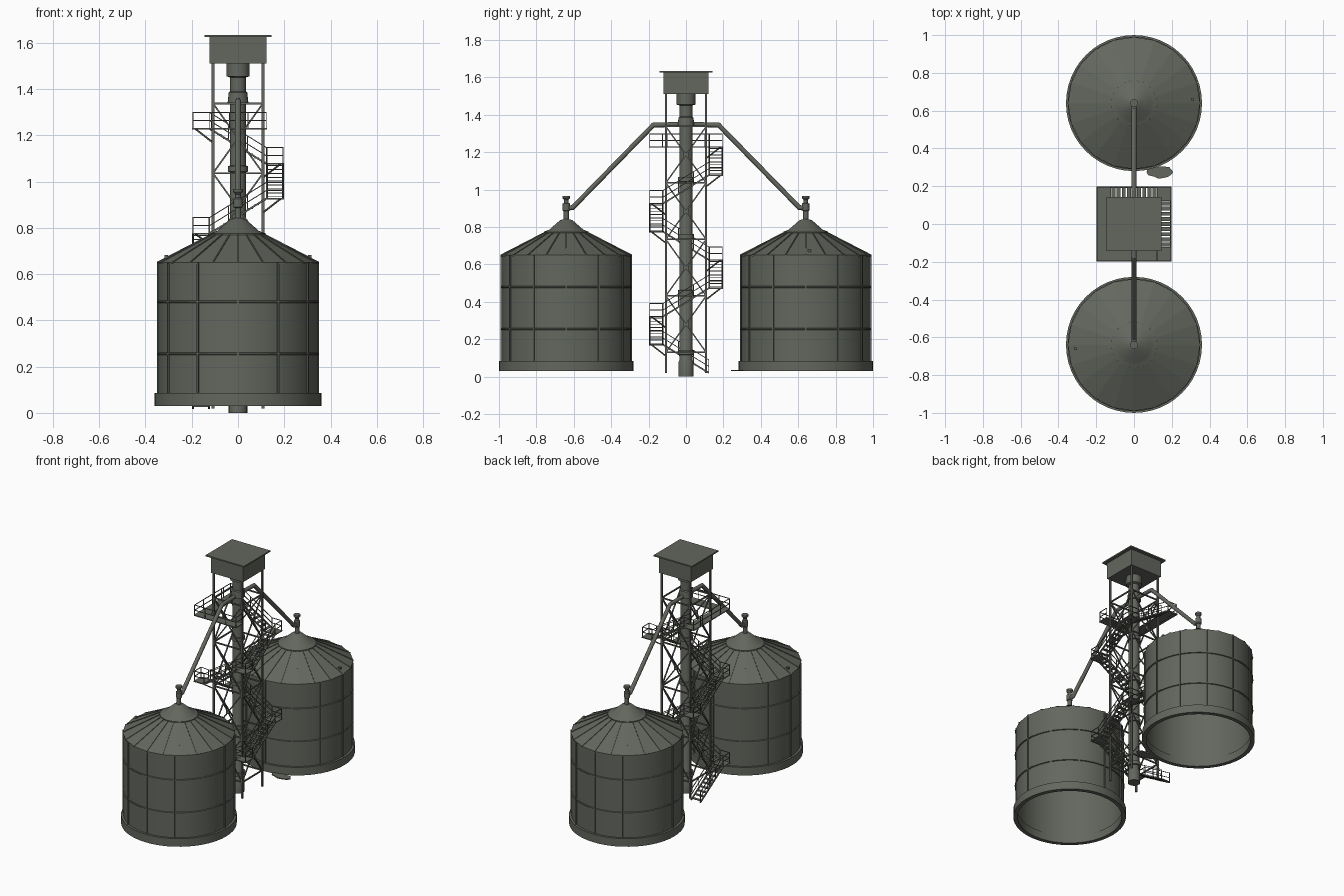
import bpy, bmesh, random
from math import sin, cos, pi, radians
from mathutils import Matrix, Vector

cube = bpy.data.objects.get("Cube")
if cube:
    bpy.data.objects.remove(cube, do_unlink=True)

steel = bpy.data.materials.new("grey_green_steel")
steel.use_nodes = True
colour = (0.125, 0.135, 0.112, 1)
steel.diffuse_color = colour
steel.node_tree.nodes["Principled BSDF"].inputs["Base Color"].default_value = colour


def finish(name, bm, smooth=False):
    mesh = bpy.data.meshes.new(name)
    bm.to_mesh(mesh)
    bm.free()
    mesh.materials.append(steel)
    ob = bpy.data.objects.new(name, mesh)
    bpy.context.collection.objects.link(ob)
    if smooth:
        bpy.ops.object.select_all(action="DESELECT")
        ob.select_set(True)
        bpy.context.view_layer.objects.active = ob
        bpy.ops.object.shade_smooth_by_angle(angle=radians(35))
    return ob


def box(bm, centre, size, mat=Matrix()):
    m = mat @ Matrix.Translation(centre) @ Matrix.Diagonal((*size, 1))
    bmesh.ops.create_cube(bm, size=1, matrix=m)


def bar(bm, a, b, width, mat=Matrix(), sides=4):
    a, b = mat @ Vector(a), mat @ Vector(b)
    d = b - a
    m = Matrix.Translation((a + b) / 2) @ d.to_track_quat("Z", "Y").to_matrix().to_4x4()
    if sides == 4:
        m = m @ Matrix.Rotation(pi / 4, 4, "Z")
    r = width / (2 ** 0.5 if sides == 4 else 2)
    bmesh.ops.create_cone(bm, cap_ends=True, segments=sides, radius1=r, radius2=r,
                          depth=d.length, matrix=m)


def lathe(bm, profile, sides, centre=(0, 0, 0)):
    # Revolve (radius, height) points around a vertical axis
    verts = [bm.verts.new(Vector(centre) + Vector((r, 0, z))) for r, z in profile]
    edges = [bm.edges.new(p) for p in zip(verts, verts[1:])]
    bmesh.ops.spin(bm, geom=verts + edges, cent=centre, axis=(0, 0, 1),
                   angle=2 * pi, steps=sides, use_merge=True)
    bmesh.ops.remove_doubles(bm, verts=bm.verts, dist=0.00001)
    bmesh.ops.recalc_face_normals(bm, faces=bm.faces)


def turn(angle):
    return Matrix.Rotation(angle, 4, "Z")


# Silos, each a half turn of the other
R, EAVE = 0.345, 0.65
for label, half in (("front", 0), ("back", pi)):
    place = turn(half) @ Matrix.Translation((0, -0.64, 0))
    parts = []

    bm = bmesh.new()
    lathe(bm, [(R, 0.04), (R, EAVE), (R - 0.005, EAVE), (R - 0.005, 0.04), (R, 0.04)], 48)
    parts.append(finish(label + "_silo_wall", bm, True))

    bm = bmesh.new()
    lathe(bm, [(0.36, 0.03), (0.36, 0.085), (R, 0.085), (R - 0.012, 0.085),
               (R - 0.012, 0.03), (0.36, 0.03)], 48)
    parts.append(finish(label + "_silo_base_ring", bm, True))

    bm = bmesh.new()
    for z in (0.255, 0.48):
        lathe(bm, [(R, z - 0.005), (R + 0.006, z - 0.003), (R + 0.006, z + 0.003), (R, z + 0.005)], 48)
    for i in range(12):
        box(bm, (0, -R - 0.001, (EAVE + 0.085) / 2), (0.008, 0.01, EAVE - 0.085), turn(i * pi / 6))
    parts.append(finish(label + "_silo_hoops_and_ribs", bm))

    # Faceted roof with raised seams
    bm = bmesh.new()
    lathe(bm, [(0.35, EAVE - 0.006), (0.35, EAVE), (0.1, 0.778)], 20)
    for i in range(20):
        bar(bm, (0.35, 0, EAVE), (0.11, 0, 0.774), 0.006, turn(i * pi / 10))
    parts.append(finish(label + "_silo_roof", bm))

    bm = bmesh.new()
    lathe(bm, [(0.12, 0.769), (0.12, 0.775), (0.09, 0.787), (0.032, 0.838), (0, 0.845)], 32)
    parts.append(finish(label + "_silo_roof_cap", bm, True))

    bm = bmesh.new()
    box(bm, (-0.31, -0.02, 0.675), (0.016, 0.016, 0.014))
    parts.append(finish(label + "_silo_roof_vent", bm))

    # Filling inlet and the sloping pipe back to the tower
    bm = bmesh.new()
    lathe(bm, [(0, 0.835), (0.014, 0.835), (0.014, 0.885), (0.02, 0.89), (0.02, 0.925), (0.012, 0.93),
               (0.012, 0.945), (0.021, 0.955), (0.021, 0.967), (0, 0.967)], 16)
    parts.append(finish(label + "_silo_inlet", bm, True))

    bm = bmesh.new()
    path = [(0, 0.0, 0.9), (0, 0.035, 0.905), (0, 0.465, 1.345), (0, 0.63, 1.35)]
    for a, b in zip(path, path[1:]):
        bar(bm, a, b, 0.026, sides=12)
    for p in path[1:3]:
        bmesh.ops.create_uvsphere(bm, u_segments=12, v_segments=8, radius=0.0135,
                                  matrix=Matrix.Translation(p))
    parts.append(finish(label + "_feed_pipe", bm, True))
    for ob in parts:
        ob.matrix_world = place

# Tower legs and cross bracing
LEG = 0.108
bm = bmesh.new()
for k in range(4):
    t = turn(k * pi / 2)
    bar(bm, (-LEG, -LEG, 0.02), (-LEG, -LEG, 1.52), 0.011, t)
    for i in range(5):
        z = 0.13 + i * 0.302
        bar(bm, (-LEG, -LEG, z), (LEG, -LEG, z), 0.008, t)
        if i < 4:
            for s in (-1, 1):
                bar(bm, (-LEG * s, -LEG, z), (LEG * s, -LEG, z + 0.302), 0.007, t)
            box(bm, (0, -LEG, z + 0.151), (0.025, 0.004, 0.025), t)
finish("tower_frame", bm)

# Bucket elevator column with collars
bm = bmesh.new()
lathe(bm, [(0, 0), (0.04, 0), (0.04, 0.08), (0.034, 0.09), (0.034, 1.34), (0.045, 1.34),
           (0.04, 1.385), (0.034, 1.39), (0.034, 1.45), (0.05, 1.455), (0.05, 1.52)], 24)
for z in (0.13, 0.45, 0.75, 1.055):
    lathe(bm, [(0.034, z - 0.014), (0.043, z - 0.012), (0.043, z + 0.012), (0.034, z + 0.014)], 24)
finish("elevator_column", bm, True)

# Head house
bm = bmesh.new()
box(bm, (0, 0, 1.569), (0.245, 0.24, 0.116))
finish("head_house", bm)
bm = bmesh.new()
box(bm, (0, 0, 1.63), (0.29, 0.285, 0.009))
finish("head_house_roof", bm)

# Staircase winding around the tower
IN, OUT, RISE, RAIL, HALF = -0.125, -0.194, 0.151, 0.07, 0.122
stairs, landings, rails = bmesh.new(), bmesh.new(), bmesh.new()


def railing(a, b, mat, posts=2):
    a, b = Vector(a), Vector(b)
    for h in (RAIL / 2, RAIL):
        bar(rails, a + Vector((0, 0, h)), b + Vector((0, 0, h)), 0.004, mat)
    for j in range(posts):
        p = a.lerp(b, j / (posts - 1))
        bar(rails, p, p + Vector((0, 0, RAIL)), 0.004, mat)


for i in range(8):
    t, z = turn((i - 1) * pi / 2), 0.02 + i * RISE
    top = z + RISE
    for y in (IN, OUT):
        bar(stairs, (-HALF, y, z), (HALF, y, top), 0.008, t)
        railing((-HALF, y, z), (HALF, y, top), t, 4)
    for j in range(9):
        f = (j + 0.5) / 9
        box(stairs, (HALF * (2 * f - 1), (IN + OUT) / 2, z + RISE * f), (0.02, IN - OUT, 0.004), t)
    # Corner landing, carried by brackets from the leg
    box(landings, (0.16, -0.16, top), (0.076, 0.076, 0.006), t)
    bar(landings, (LEG, -LEG, top - 0.06), (0.185, -0.185, top), 0.006, t)
    railing((HALF, OUT, top), (-OUT, OUT, top), t)
    railing((-OUT, OUT, top), (-OUT, -HALF, top), t)
finish("stair_flights", stairs)

# Upper walkway on two sides
TOP = 0.02 + 8 * RISE
box(landings, (-0.16, 0, TOP), (0.076, 0.39, 0.006))
box(landings, (-0.035, -0.16, TOP), (0.32, 0.076, 0.006))
railing((OUT, -OUT, TOP), (OUT, OUT, TOP), Matrix(), 5)
railing((OUT, OUT, TOP), (HALF, OUT, TOP), Matrix(), 5)
railing((HALF, OUT, TOP), (HALF, IN, TOP), Matrix())
finish("landings", landings)
finish("handrails", rails)

# Ragged spill lying on the ground beside the back silo
random.seed(4)
bm = bmesh.new()
ring = []
for i in range(14):
    a, r = i * pi / 7, random.uniform(0.7, 1.05)
    ring.append(bm.verts.new((0.145 + 0.08 * r * cos(a), 0.275 + 0.04 * r * sin(a), 0.03)))
face = bm.faces.new(ring)
spill = bmesh.ops.extrude_face_region(bm, geom=[face])
bmesh.ops.translate(bm, vec=(0, 0, 0.006),
                    verts=[v for v in spill["geom"] if isinstance(v, bmesh.types.BMVert)])
bmesh.ops.recalc_face_normals(bm, faces=bm.faces)
finish("ground_spill", bm)
